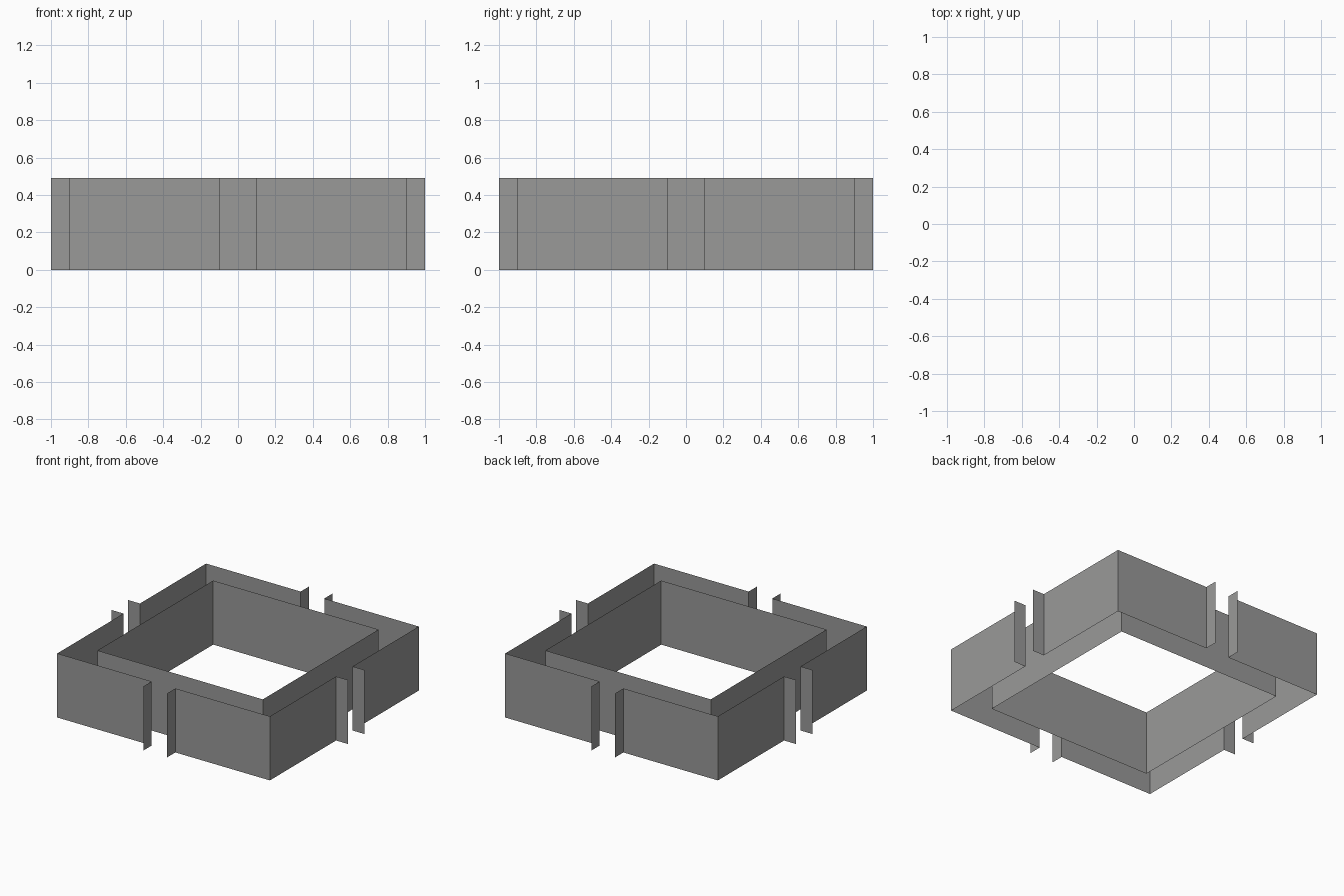
import bpy
import math
from mathutils import Matrix, Vector

if "Cube" in bpy.data.objects:
    bpy.data.objects.remove(bpy.data.objects["Cube"])

HEIGHT = 0.49

grey = bpy.data.materials.new("mid_grey")
grey.diffuse_color = (0.32, 0.32, 0.315, 1.0)
grey.use_nodes = True
grey.node_tree.nodes["Principled BSDF"].inputs["Base Color"].default_value = grey.diffuse_color


def wall(name, path, closed=False, angle=0.0):
    """Open sheet wall: a plan outline raised straight up from the floor."""
    rot = Matrix.Rotation(angle, 3, 'Z')
    n = len(path)
    verts = [rot @ Vector((x, y, z)) for z in (0.0, HEIGHT) for x, y in path]
    faces = []
    for i in range(n if closed else n - 1):
        j = (i + 1) % n
        faces.append((i, j, n + j, n + i))
    mesh = bpy.data.meshes.new(name)
    mesh.from_pydata(verts, [], faces)
    mesh.materials.append(grey)
    obj = bpy.data.objects.new(name, mesh)
    bpy.context.collection.objects.link(obj)
    return obj


# Inner square wall
wall("inner_wall", [(-0.7, -0.7), (0.7, -0.7), (0.7, 0.7), (-0.7, 0.7)], closed=True)

# Four outer corner walls, each ending in tabs turned outward at the gaps
corner = [(1.0, 0.1), (0.9, 0.1), (0.9, 0.9), (0.1, 0.9), (0.1, 1.0)]
for k in range(4):
    wall(f"outer_corner_wall_{k + 1}", corner, angle=k * math.pi / 2)
